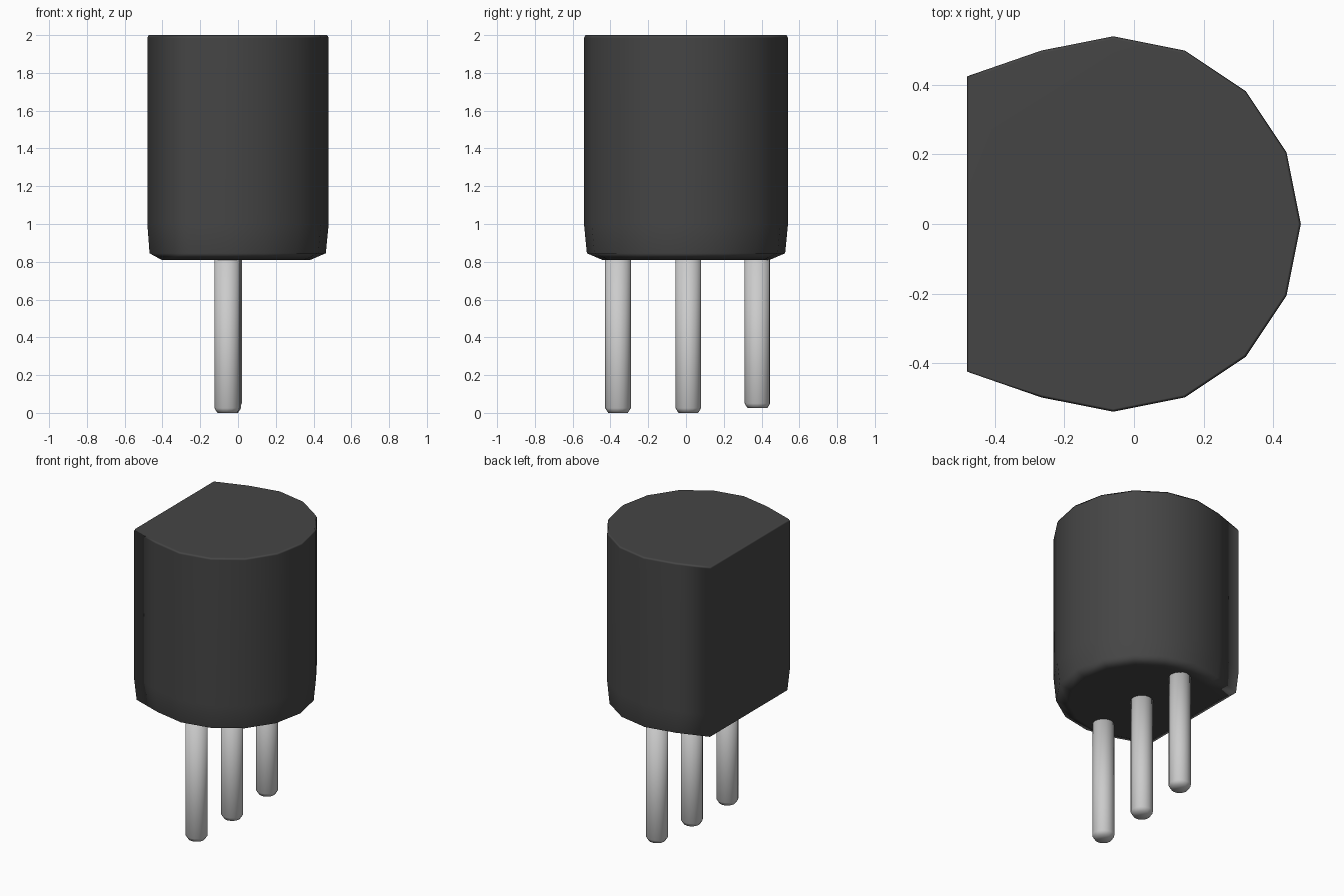
import bpy, bmesh, math

if "Cube" in bpy.data.objects:
    bpy.data.objects.remove(bpy.data.objects["Cube"])


def loft(name, rings, colour=None, sharp=None):
    """Skin a stack of equal-length closed rings and cap both ends."""
    bm = bmesh.new()
    loops = [[bm.verts.new(p) for p in ring] for ring in rings]
    n = len(loops[0])
    for a, b in zip(loops, loops[1:]):
        for i in range(n):
            j = (i + 1) % n
            bm.faces.new((a[i], a[j], b[j], b[i]))
    bm.faces.new(loops[0][::-1])
    bm.faces.new(loops[-1])
    bmesh.ops.recalc_face_normals(bm, faces=bm.faces)
    for f in bm.faces:
        f.smooth = True
    mesh = bpy.data.meshes.new(name)
    bm.to_mesh(mesh)
    bm.free()
    obj = bpy.data.objects.new(name, mesh)
    bpy.context.collection.objects.link(obj)
    if colour:
        mat = bpy.data.materials.new(name + "_colour")
        mat.diffuse_color = colour
        mat.use_nodes = True
        mat.node_tree.nodes["Principled BSDF"].inputs["Base Color"].default_value = mat.diffuse_color
        mesh.materials.append(mat)
    return obj


def circle(x, y, z, r, n):
    return [(x + r * math.cos(2 * math.pi * i / n),
             y + r * math.sin(2 * math.pi * i / n), z) for i in range(n)]


# D-shaped case: sixteen-sided circle cut by a flat on -x
CX, R, FLAT = -0.06, 0.54, -0.48
arc = [math.radians(22.5 * i) for i in range(-5, 6)]
outline = [(R * math.cos(a), R * math.sin(a)) for a in arc]
outline += [(FLAT - CX, 0.425), (FLAT - CX, -0.425)]
profile = [(0.81, 0.82), (0.845, 0.972), (1.0, 1.0), (1.985, 1.0), (2.0, 0.985)]
case = loft("case", [[(CX + s * x, s * y, z) for x, y in outline] for z, s in profile],
            (0.06, 0.06, 0.06, 1))
weighted = case.modifiers.new("soft_edges", 'WEIGHTED_NORMAL')
weighted.weight = 60

# Three round leads with slightly chamfered tips
for label, x, y, z0 in (("front", -0.057, -0.36, 0.0),
                        ("middle", -0.052, 0.012, 0.0),
                        ("back", -0.048, 0.378, 0.025)):
    loft(label + "_lead", [circle(x, y, z0, 0.052, 16),
                           circle(x, y, z0 + 0.025, 0.068, 16),
                           circle(x, y, 0.86, 0.068, 16)])
